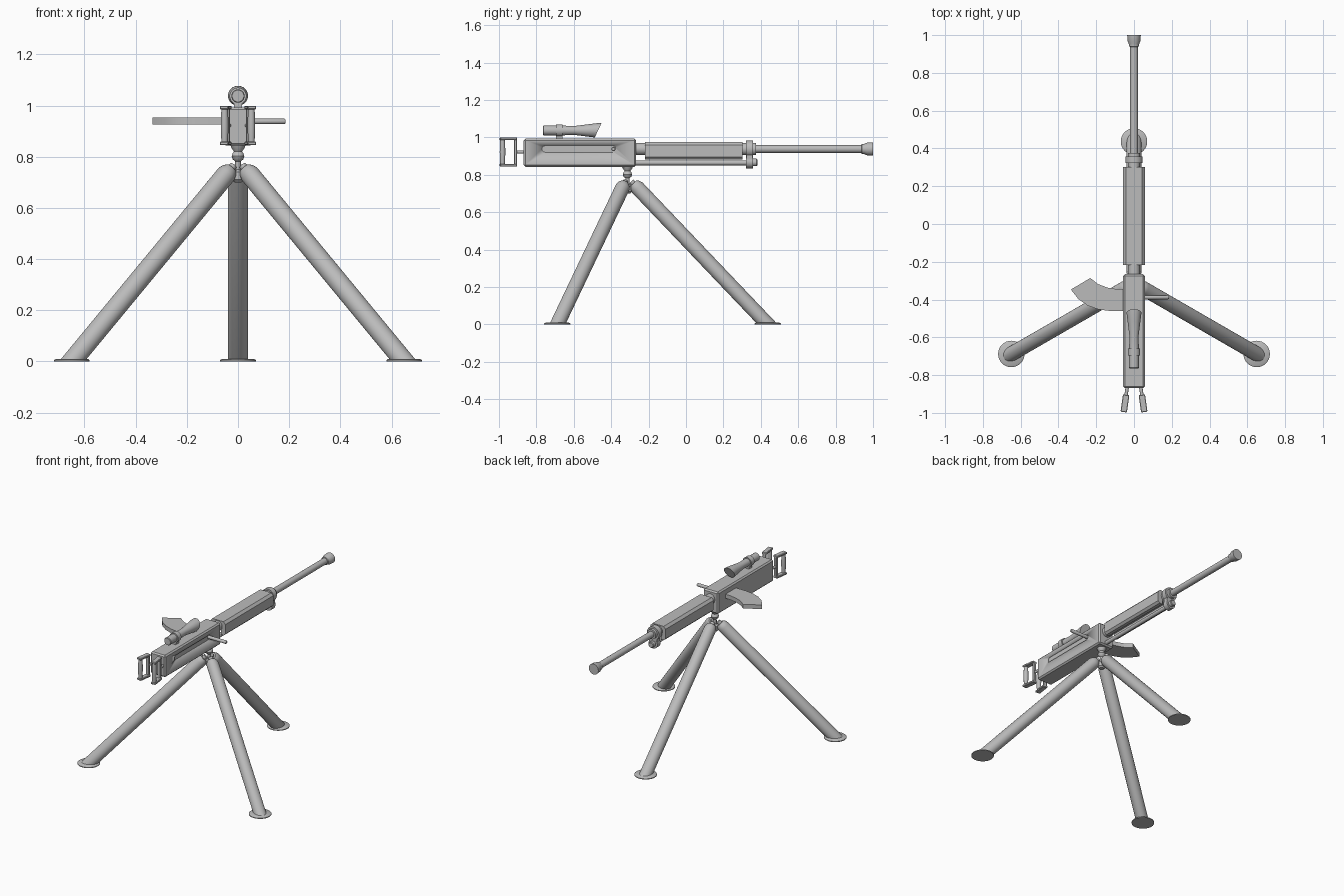
import bpy, bmesh, math
from mathutils import Vector, Matrix

if "Cube" in bpy.data.objects:
    bpy.data.objects.remove(bpy.data.objects["Cube"])

grey = bpy.data.materials.new("metal grey")
grey.diffuse_color = (0.5, 0.5, 0.5, 1)
grey.use_nodes = True
grey.node_tree.nodes["Principled BSDF"].inputs["Base Color"].default_value = grey.diffuse_color


def finish(bm, name):
    """Turn a bmesh into an object, smooth with sharp edges kept."""
    bmesh.ops.recalc_face_normals(bm, faces=bm.faces)
    for f in bm.faces:
        f.smooth = True
    for e in bm.edges:
        e.smooth = len(e.link_faces) == 2 and e.calc_face_angle(0) < 0.6
    me = bpy.data.meshes.new(name)
    bm.to_mesh(me)
    bm.free()
    me.materials.append(grey)
    ob = bpy.data.objects.new(name, me)
    bpy.context.collection.objects.link(ob)
    return ob


def lathe(name, start, axis, profile, n=24, cut=None):
    """Revolve (distance, radius) pairs about an axis; cut = (point, normal) trims the outer side."""
    bm = bmesh.new()
    q = Vector(axis).to_track_quat('Z', 'Y')
    rings = []
    for t, r in profile:
        rings.append([bm.verts.new(Vector(start) + q @ Vector((
            r * math.cos(2 * math.pi * i / n), r * math.sin(2 * math.pi * i / n), t))) for i in range(n)])
    for a, b in zip(rings, rings[1:]):
        for i in range(n):
            j = (i + 1) % n
            bm.faces.new((a[i], a[j], b[j], b[i]))
    bm.faces.new(rings[0])
    bm.faces.new(rings[-1])
    if cut:
        g = list(bm.verts) + list(bm.edges) + list(bm.faces)
        res = bmesh.ops.bisect_plane(bm, geom=g, plane_co=cut[0], plane_no=cut[1], clear_outer=True)
        edges = [e for e in res['geom_cut'] if isinstance(e, bmesh.types.BMEdge)]
        bmesh.ops.holes_fill(bm, edges=edges)
    return finish(bm, name)


def rod(name, a, b, r, n=16):
    d = Vector(b) - Vector(a)
    return lathe(name, a, d, [(0, r), (d.length, r)], n)


def box(name, lo, hi, bevel=0.0, mat=None):
    bm = bmesh.new()
    lo, hi = Vector(lo), Vector(hi)
    bmesh.ops.create_cube(bm, size=1)
    for v in bm.verts:
        v.co = Vector([(lo[i] + hi[i]) / 2 + v.co[i] * (hi[i] - lo[i]) for i in range(3)])
    if bevel:
        bmesh.ops.bevel(bm, geom=list(bm.edges), offset=bevel, segments=1, affect='EDGES')
    if mat:
        bm.transform(mat)
    return finish(bm, name)


def prism(name, pts, vec):
    """Extrude a polygon along a vector."""
    bm = bmesh.new()
    f = bm.faces.new([bm.verts.new(p) for p in pts])
    res = bmesh.ops.extrude_face_region(bm, geom=[f])
    bmesh.ops.translate(bm, vec=vec, verts=[v for v in res['geom'] if isinstance(v, bmesh.types.BMVert)])
    if f.is_valid and len([x for x in bm.faces if len(x.verts) == len(pts)]) < 2:
        bm.faces.new([v for v in f.verts])
    return finish(bm, name)


HY = -0.313   # tripod centre
BZ = 0.938    # barrel height
Y = (0, 1, 0)

# Tripod legs with feet and hinge tabs
for k, nm in enumerate(("front", "left", "right")):
    a = math.radians(90 + 120 * k)
    out = Vector((math.cos(a), math.sin(a), 0))
    c = Vector((0, HY, 0))
    top = c + out * 0.04 + Vector((0, 0, 0.745))
    foot = c + out * 0.75
    d = foot - top
    L = d.length
    lathe(nm + "_leg", top, d, [(-0.012, 0.024), (0.0, 0.033), (0.02, 0.039), (L + 0.1, 0.039)],
          24, ((0, 0, 0.004), (0, 0, -1)))
    lathe(nm + "_foot", foot, (0, 0, 1), [(0, 0.07), (0.005, 0.07), (0.01, 0.062)], 32)
    u = d.normalized()
    rod(nm + "_hinge_tab", top + u * 0.01, top - u * 0.028, 0.015)
    rod(nm + "_hinge_arm", top, c + Vector((0, 0, 0.735)), 0.012)

# Central pivot: hub, stem, ball and cradle
lathe("pivot", (0, HY, 0), (0, 0, 1), [
    (0.70, 0.014), (0.71, 0.024), (0.74, 0.024), (0.75, 0.011), (0.782, 0.011), (0.79, 0.021),
    (0.802, 0.025), (0.814, 0.021), (0.82, 0.016), (0.835, 0.026), (0.846, 0.03)])

# Receiver with a recessed slot on the right side
receiver = box("receiver", (-0.057, -0.868, 0.843), (0.057, -0.266, 0.993), 0.009)
slot_pts = []
for cy, s in ((-0.393, -90), (-0.752, 90)):
    for i in range(9):
        t = math.radians(s + i * 22.5)
        slot_pts.append((0.049, cy + 0.018 * math.cos(t), BZ + 0.018 * math.sin(t)))
cutter = prism("slot_cutter", slot_pts, (0.03, 0, 0))
cutter.hide_render = True
mod = receiver.modifiers.new("slot", 'BOOLEAN')
mod.operation = 'DIFFERENCE'
mod.solver = 'EXACT'
mod.object = cutter
bpy.context.view_layer.objects.active = receiver
bpy.ops.object.modifier_apply(modifier="slot")
bpy.data.objects.remove(cutter)

# Charging handle
lathe("charging_handle", (0.03, -0.388, BZ), (1, 0, 0), [(0, 0.011), (0.15, 0.011), (0.155, 0.008)], 16)

# Curved side magazine
prism("magazine", [(x, y, 0.925) for x, y in (
    (-0.04, -0.345), (-0.09, -0.345), (-0.14, -0.337), (-0.19, -0.318), (-0.232, -0.286),
    (-0.334, -0.347), (-0.295, -0.397), (-0.245, -0.432), (-0.19, -0.452), (-0.13, -0.46),
    (-0.04, -0.46))], (0, 0, 0.028))

# Scope with slanted hood and mount
lathe("scope", (0, -0.765, 1.037), Y, [
    (0, 0.023), (0.004, 0.026), (0.10, 0.026), (0.17, 0.024), (0.25, 0.034), (0.29, 0.039), (0.34, 0.042)],
    24, ((0, -0.45, 1.08), (0, 0.085, -0.04)))
lathe("scope_ring", (0, -0.695, 1.037), Y, [(0, 0.033), (0.035, 0.033)])
box("scope_mount", (-0.015, -0.695, 0.985), (0.015, -0.66, 1.03))

# Twin rear spade grips, splayed outward
for s, nm in ((-1, "left"), (1, "right")):
    m = Matrix.Translation((s * 0.036, -0.865, 0)) @ Matrix.Rotation(math.radians(s * 8), 4, 'Z')

    def P(y, z):
        return m @ Vector((0, y, z))
    rod(nm + "_grip_connector", P(0.02, 0.922), P(-0.045, 0.922), 0.009)
    box(nm + "_grip_plate", (-0.011, -0.055, 0.85), (0.011, -0.04, 0.995), 0.002, m)
    for z, part in ((0.852, "lower"), (0.992, "upper")):
        box(f"{nm}_grip_{part}_arm", (-0.017, -0.132, z - 0.007), (0.017, -0.04, z + 0.007), 0.003, m)
    lathe(nm + "_grip", P(-0.117, 0.853), (0, 0, 1),
          [(0, 0.012), (0.03, 0.014), (0.07, 0.015), (0.11, 0.014), (0.138, 0.012)], 16)

# Barrel shroud: chamfered channel open along the underside
half = [(0.022, 0.915), (0.022, 0.882), (0.044, 0.882), (0.057, 0.895), (0.057, 0.96), (0.042, 0.976)]
prof = half + [(-x, z) for x, z in reversed(half)]
prism("barrel_shroud", [(x, -0.218, z) for x, z in prof], (0, 0.52, 0))

# Inner sleeve, gas tube and end clamp
rod("barrel_sleeve", (0, -0.28, BZ), (0, 0.375, BZ), 0.033, 24)
rod("gas_tube", (0, -0.28, 0.864), (0, 0.375, 0.864), 0.013)
lathe("gas_tube_cap", (0, 0.34, 0.866), Y, [(0, 0.02), (0.037, 0.02), (0.041, 0.016)])
rod("clamp_ring", (0, 0.322, BZ), (0, 0.357, BZ), 0.045, 24)
rod("clamp_lower_ring", (0, 0.322, 0.868), (0, 0.357, 0.868), 0.033, 24)
box("clamp_web", (-0.03, 0.324, 0.868), (0.03, 0.355, BZ))

# Barrel with flared muzzle
lathe("barrel", (0, 0, BZ), Y, [
    (0.35, 0.021), (0.938, 0.021), (0.94, 0.027), (0.955, 0.028), (0.968, 0.034), (1.0, 0.036)])
